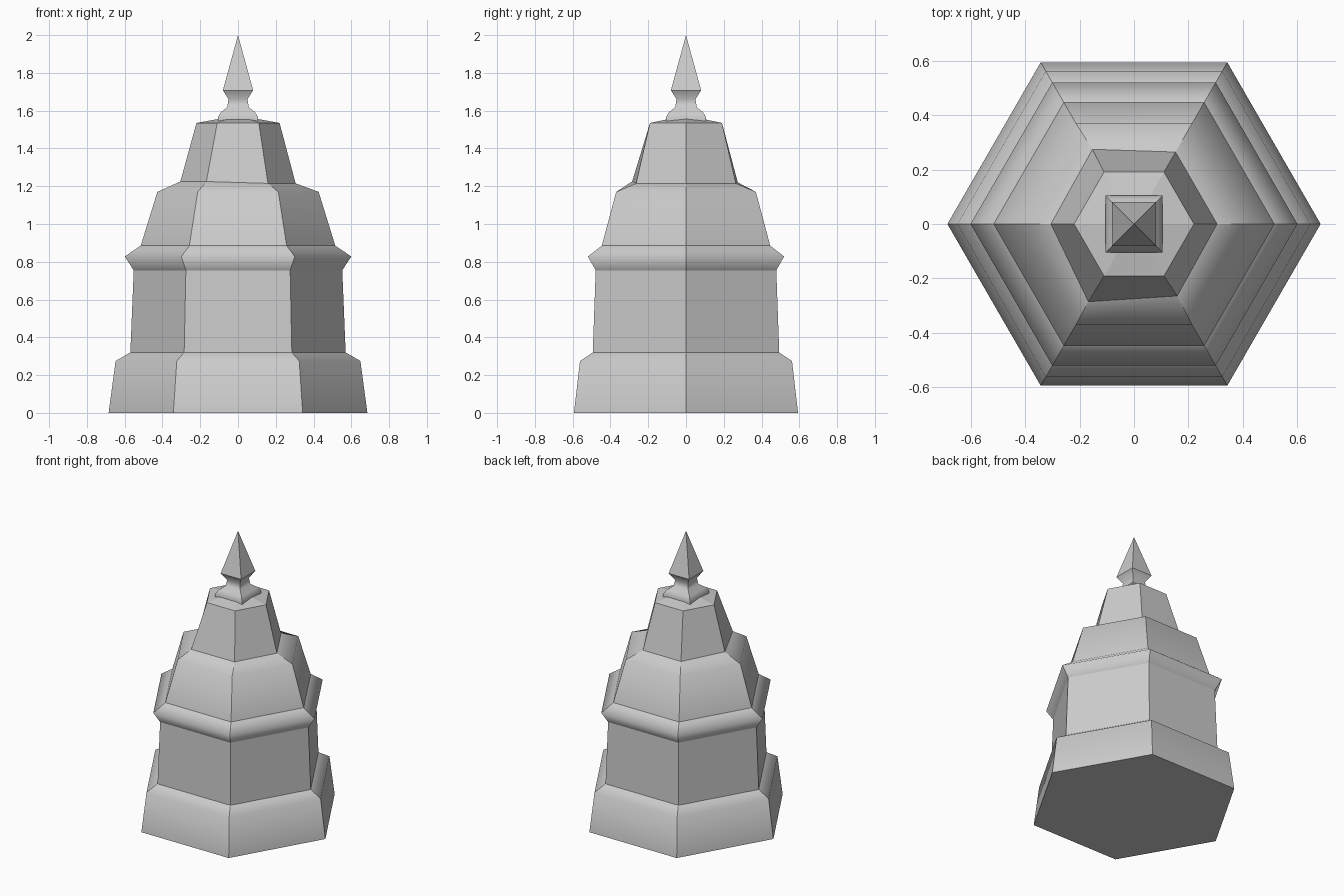
import bpy, bmesh, math

if "Cube" in bpy.data.objects:
    bpy.data.objects.remove(bpy.data.objects["Cube"])

stone = bpy.data.materials.new("light_grey_stone")
stone.diffuse_color = (0.6, 0.6, 0.6, 1)
stone.use_nodes = True
stone.node_tree.nodes["Principled BSDF"].inputs["Base Color"].default_value = stone.diffuse_color


def stacked(name, sides, turn, profile, sharp_rings, nudges=None):
    """Stack polygon rings (radius, z); zero radius makes a tip. Corner edges stay sharp."""
    bm = bmesh.new()
    rings = []
    for i, (r, z) in enumerate(profile):
        if r == 0:
            rings.append([bm.verts.new((0, 0, z))])
            continue
        ring = []
        for k in range(sides):
            a = turn + k * math.tau / sides
            dx, dy, dz = (nudges or {}).get((i, k), (0, 0, 0))
            ring.append(bm.verts.new((r * math.cos(a) + dx, r * math.sin(a) + dy, z + dz)))
        rings.append(ring)
    bm.faces.new(rings[0][::-1])
    for lo, hi in zip(rings, rings[1:]):
        for k in range(sides):
            n = (k + 1) % sides
            if len(hi) == 1:
                bm.faces.new((lo[k], lo[n], hi[0]))
            else:
                bm.faces.new((lo[k], lo[n], hi[n], hi[k]))
    if len(rings[-1]) > 1:
        bm.faces.new(rings[-1])
    level = {v: i for i, ring in enumerate(rings) for v in ring}
    for f in bm.faces:
        f.smooth = True
    for e in bm.edges:
        a, b = (level[v] for v in e.verts)
        e.smooth = a == b and a not in sharp_rings
    bmesh.ops.recalc_face_normals(bm, faces=bm.faces[:])
    mesh = bpy.data.meshes.new(name)
    bm.to_mesh(mesh)
    bm.free()
    mesh.materials.append(stone)
    ob = bpy.data.objects.new(name, mesh)
    bpy.context.collection.objects.link(ob)
    return ob


# Hexagonal tiered tower, with a slightly uneven upper ledge
tower = [(0.685, 0), (0.648, 0.275), (0.57, 0.32), (0.552, 0.755), (0.60, 0.828),
         (0.515, 0.885), (0.427, 1.17), (0.305, 1.215), (0.22, 1.535), (0.11, 1.555)]
uneven = {(7, 2): (0, 0.01, 0.005), (7, 3): (0, 0, 0.01),
          (7, 4): (-0.015, -0.021, 0.01), (7, 5): (0.006, 0, 0)}
stacked("tower", 6, 0, tower, {0, 2, 3, 5, 7, 8, 9}, uneven)

# Square finial (half widths turned into corner radii)
finial = [(0.105, 1.54), (0.105, 1.568), (0.09, 1.592), (0.057, 1.618),
          (0.05, 1.66), (0.08, 1.708), (0, 2.0)]
stacked("finial", 4, math.pi / 4, [(w * math.sqrt(2), z) for w, z in finial], {0, 5})
